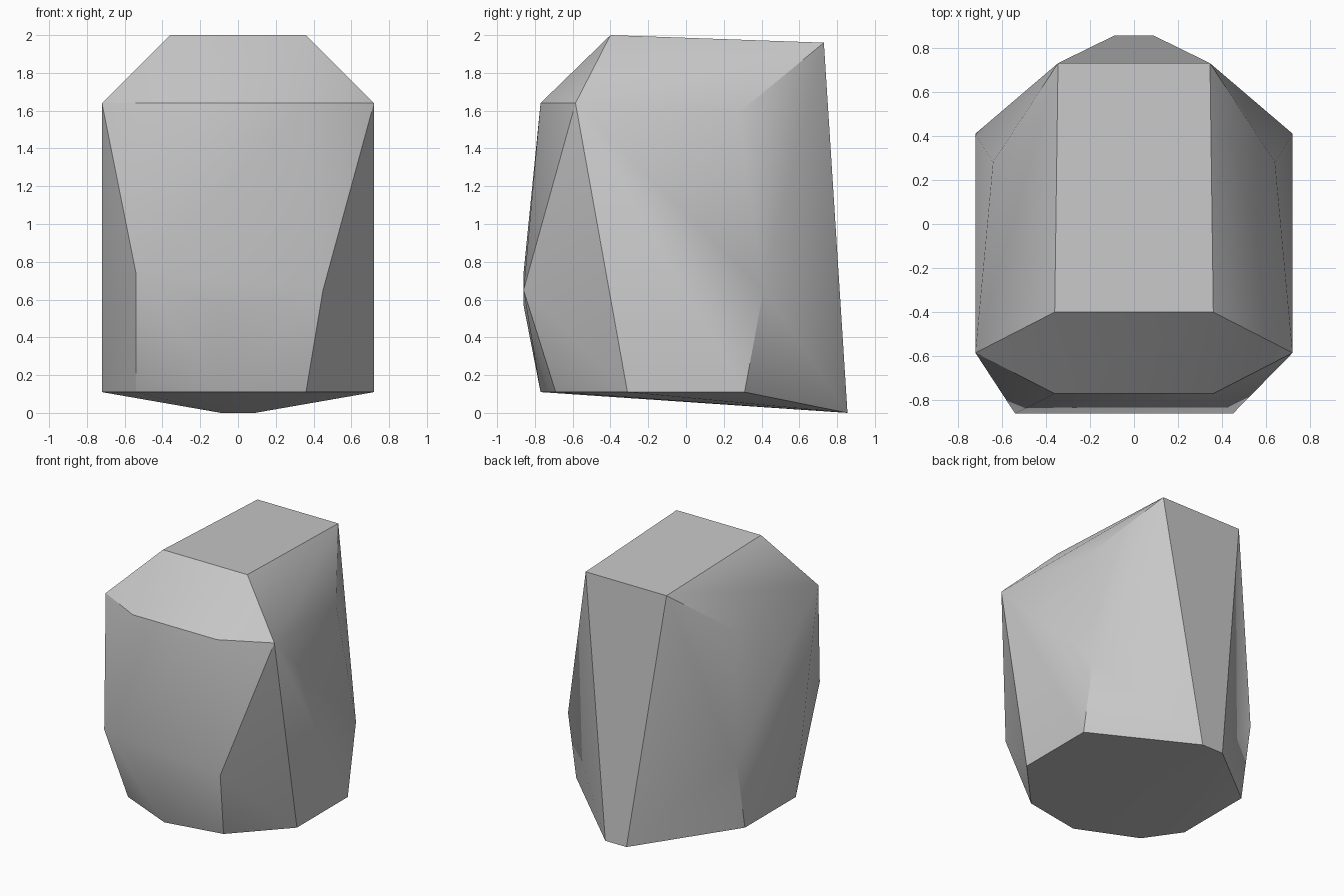
import bpy
import bmesh
import math

default_cube = bpy.data.objects.get("Cube")
if default_cube:
    bpy.data.objects.remove(default_cube, do_unlink=True)

# Plain stone colour
stone_grey = bpy.data.materials.new("stone_grey")
stone_grey.use_nodes = True
colour = (0.57, 0.57, 0.57, 1)
stone_grey.diffuse_color = colour
stone_grey.node_tree.nodes["Principled BSDF"].inputs["Base Color"].default_value = colour

# Corners shared by both sides, given for the +x side
paired_corners = {
    "crown_front": (0.36, -0.4, 2.0),
    "crown_back": (0.345, 0.73, 1.96),
    "brow_inner": (0.36, -0.77, 1.64),
    "brow_outer": (0.72, -0.585, 1.64),
    "shoulder": (0.64, 0.28, 1.59),
    "hip": (0.72, 0.41, 0.65),
    "base_side_back": (0.72, 0.31, 0.11),
    "base_side_front": (0.72, -0.31, 0.11),
    "base_tail": (0.09, 0.855, 0),
}
# Corners of the uneven chipped front
single_corners = {
    "left_belly": (0.45, -0.86, 0.65),
    "right_belly": (-0.54, -0.86, 0.74),
    "belly_low": (-0.09, -0.86, 0.57),
    "left_base_front": (0.36, -0.69, 0.11),
    "right_base_front": (-0.54, -0.57, 0.11),
    "base_nose": (-0.09, -0.77, 0.11),
}

mesh_edit = bmesh.new()
corners = {name: mesh_edit.verts.new(p) for name, p in single_corners.items()}
for name, (x, y, z) in paired_corners.items():
    corners["left_" + name] = mesh_edit.verts.new((x, y, z))
    corners["right_" + name] = mesh_edit.verts.new((-x, y, z))


def facet(*names):
    mesh_edit.faces.new([corners[n] for n in names])


def across(*names):
    """Facet spanning both sides: out along the left, back along the right."""
    facet(*["left_" + n for n in names], *["right_" + n for n in reversed(names)])


# Facets repeated on each side
for side in ("left_", "right_"):
    for names in (
        ("crown_front", "crown_back", "brow_outer"),
        ("crown_back", "shoulder", "brow_outer"),
        ("crown_back", "hip", "shoulder"),
        ("brow_outer", "shoulder", "hip"),
        ("brow_outer", "hip", "base_side_back", "base_side_front"),
        ("crown_back", "base_tail", "hip"),
        ("base_tail", "base_side_back", "hip"),
        ("brow_outer", "base_side_front", "belly"),
        ("base_side_front", "base_front", "belly"),
        ("brow_inner", "brow_outer", "belly"),
        ("crown_front", "brow_outer", "brow_inner"),
        # underside
        ("base_tail", "base_side_back", "base_side_front"),
        ("base_tail", "base_side_front", "base_front"),
    ):
        facet(*[side + n for n in names])
    facet(side + "base_tail", side + "base_front", "base_nose")

# Crown, brow, back, front and keel facets
across("crown_front", "crown_back")
across("crown_front", "brow_inner")
across("crown_back", "base_tail")
across("brow_inner", "belly")
facet("right_belly", "belly_low", "left_belly")
facet("left_belly", "left_base_front", "base_nose", "belly_low")
facet("right_belly", "base_nose", "belly_low")
facet("right_belly", "right_base_front", "base_nose")
facet("left_base_tail", "base_nose", "right_base_tail")

bmesh.ops.recalc_face_normals(mesh_edit, faces=mesh_edit.faces)
mesh_edit.verts.index_update()
soft_edges = [{corners[side + "brow_outer"].index, corners[side + "shoulder"].index}
              for side in ("left_", "right_")]
rock_mesh = bpy.data.meshes.new("rock")
mesh_edit.to_mesh(rock_mesh)
mesh_edit.free()
rock_mesh.materials.append(stone_grey)

rock = bpy.data.objects.new("rock", rock_mesh)
bpy.context.collection.objects.link(rock)
bpy.ops.object.select_all(action="DESELECT")
rock.select_set(True)
bpy.context.view_layer.objects.active = rock
bpy.ops.object.shade_smooth_by_angle(angle=math.radians(30))

# Worn, rounded shoulder edges
for edge in rock_mesh.edges:
    if set(edge.vertices) in soft_edges:
        edge.use_edge_sharp = False
